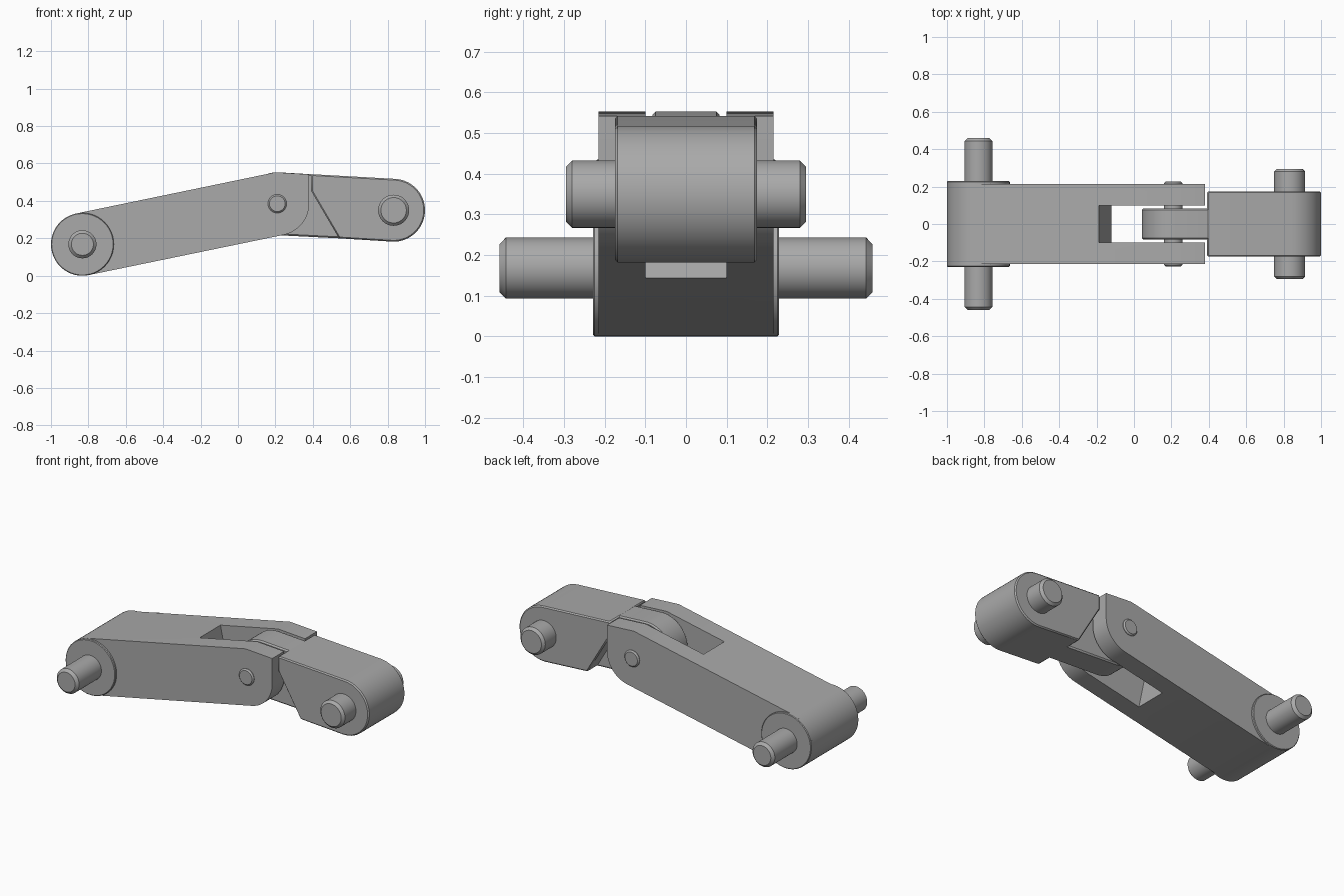
import bpy, bmesh, math

cube = bpy.data.objects.get("Cube")
if cube:
    bpy.data.objects.remove(cube, do_unlink=True)

grey = bpy.data.materials.new("machined grey")
grey.use_nodes = True
grey.diffuse_color = (0.4, 0.4, 0.4, 1)
grey.node_tree.nodes["Principled BSDF"].inputs["Base Color"].default_value = (0.4, 0.4, 0.4, 1)

REAR, PIVOT, FRONT = (-0.832, 0.168), (0.21, 0.385), (0.832, 0.35)
R = 0.168


def arc(centre, r, start, end, n=28):
    """Points on an arc in the side plane, angles in degrees."""
    return [(centre[0] + r * math.cos(math.radians(start + (end - start) * i / n)),
             centre[1] + r * math.sin(math.radians(start + (end - start) * i / n)))
            for i in range(n + 1)]


def extrude(name, profile, y0, y1, bevel=0):
    """Solid made from a side profile, running from y0 to y1."""
    bm = bmesh.new()
    face = bm.faces.new([bm.verts.new((x, y0, z)) for x, z in profile])
    new = bmesh.ops.extrude_face_region(bm, geom=[face])["geom"]
    bmesh.ops.translate(bm, vec=(0, y1 - y0, 0),
                        verts=[v for v in new if isinstance(v, bmesh.types.BMVert)])
    bmesh.ops.recalc_face_normals(bm, faces=bm.faces)
    mesh = bpy.data.meshes.new(name)
    bm.to_mesh(mesh)
    bm.free()
    obj = bpy.data.objects.new(name, mesh)
    bpy.context.collection.objects.link(obj)
    mesh.materials.append(grey)
    if bevel:
        mod = obj.modifiers.new("edge chamfer", "BEVEL")
        mod.width = bevel
        mod.segments = 1
        mod.limit_method = "ANGLE"
        mod.angle_limit = math.radians(50)
    return obj


def smooth(obj):
    bpy.ops.object.select_all(action="DESELECT")
    obj.select_set(True)
    bpy.context.view_layer.objects.active = obj
    bpy.ops.object.shade_smooth_by_angle(angle=math.radians(25))


def cylinder(name, centre, r, half, bevel):
    smooth(extrude(name, arc(centre, r, 0, 360, 48)[:-1], -half, half, bevel))


# Long arm with rounded rear end and forked front end
arm = extrude("long_arm",
              arc(REAR, R, 101.4, 281.4) + arc(PIVOT, 0.17, 281.4, 360, 16)
              + [(0.38, 0.542), (0.20, 0.553)], -0.215, 0.215)

# Slot between the fork cheeks, square to the arm
slot = extrude("slot_cutter", [(-0.21, 0.58), (-0.09, 0.0), (0.6, 0.0), (0.6, 0.7), (-0.21, 0.7)],
               -0.1, 0.1)
slot.hide_render = True
slot.hide_viewport = True
cut = arm.modifiers.new("fork slot", "BOOLEAN")
cut.operation = "DIFFERENCE"
cut.solver = "EXACT"
cut.object = slot
smooth(arm)

# Short link: narrow tongue in the fork, wide head in front
smooth(extrude("link_tongue",
               arc(PIVOT, 0.168, 87, 267) + [(0.56, 0.199), (0.60, 0.50), (0.40, 0.542)],
               -0.083, 0.083, 0.008))
smooth(extrude("link_head",
               arc(FRONT, R, -93.4, 86.6) + [(0.39, 0.543), (0.39, 0.455), (0.54, 0.20)],
               -0.175, 0.175, 0.007))

# Rear boss discs and the three cross pins
cylinder("rear_boss", REAR, R, 0.229, 0.004)
cylinder("rear_pin", REAR, 0.075, 0.459, 0.016)
cylinder("pivot_pin", PIVOT, 0.05, 0.226, 0.008)
cylinder("front_pin", FRONT, 0.083, 0.295, 0.015)
